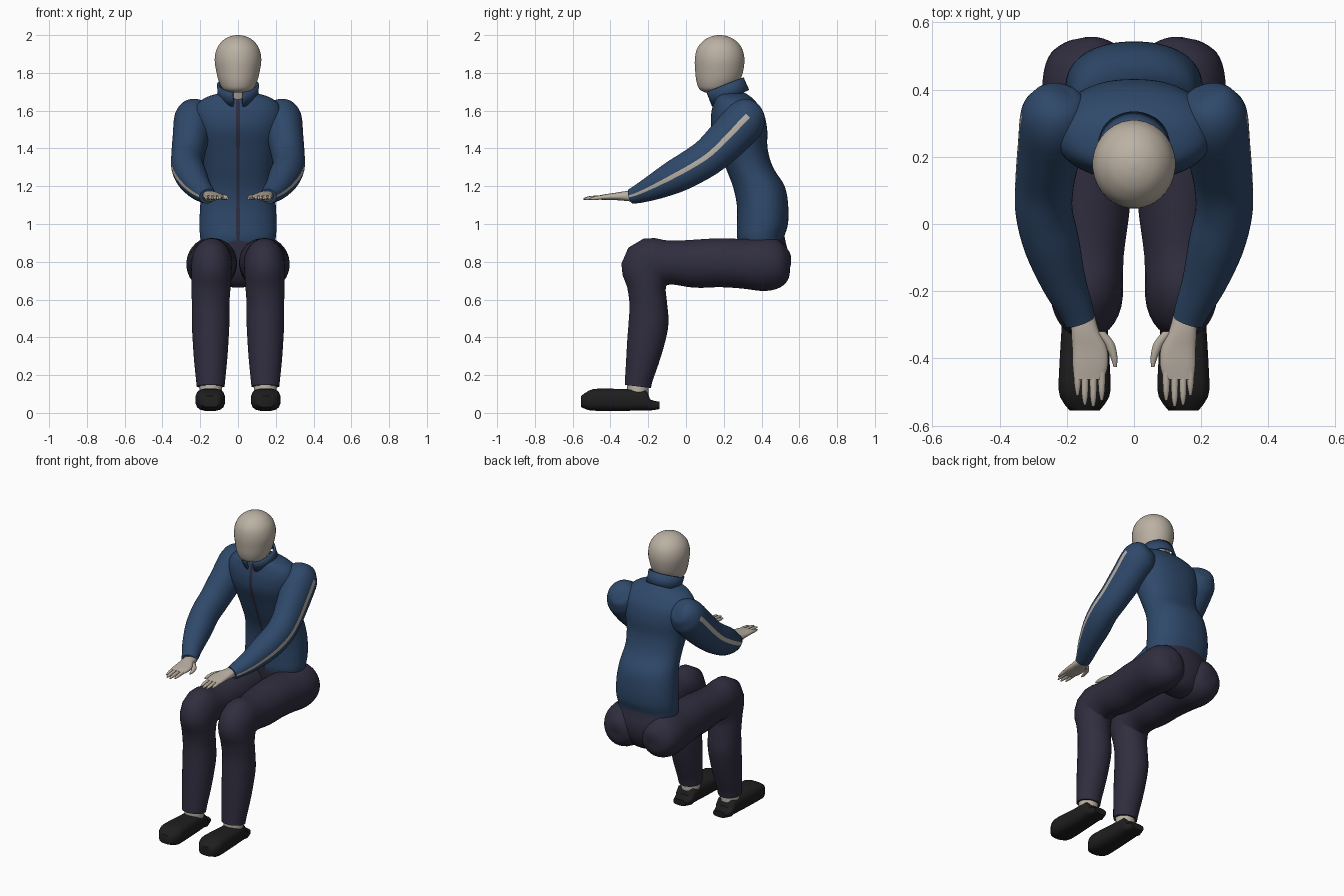
import bpy, bmesh, math
from mathutils import Vector


def mat(name, col):
    m = bpy.data.materials.new(name)
    m.diffuse_color = (*col, 1)
    return m


BLUE = mat("jacket blue", (0.028, 0.066, 0.145))
NAVY = mat("trouser navy", (0.03, 0.027, 0.05))
SKIN = mat("pale skin", (0.50, 0.44, 0.37))
BLACK = mat("shoe black", (0.013, 0.013, 0.013))
STRIPE = mat("stripe grey", (0.48, 0.43, 0.37))


def finish(name, bm, mats):
    bmesh.ops.recalc_face_normals(bm, faces=bm.faces)
    me = bpy.data.meshes.new(name)
    bm.to_mesh(me)
    bm.free()
    ob = bpy.data.objects.new(name, me)
    bpy.context.collection.objects.link(ob)
    for m in mats:
        me.materials.append(m)
    bpy.ops.object.select_all(action='DESELECT')
    bpy.context.view_layer.objects.active = ob
    ob.select_set(True)
    bpy.ops.object.shade_smooth_by_angle(angle=math.radians(50))
    return ob


def resample(rows, n):
    """Smooth curve through rows of (x, y, z, radius_side, radius_up)."""
    out = []
    for i in range(len(rows) - 1):
        a, b, c, d = (rows[max(0, min(len(rows) - 1, i + k))] for k in (-1, 0, 1, 2))
        for s in range(n):
            t = s / n
            out.append([0.5 * (2 * q + (r - p) * t + (2 * p - 5 * q + 4 * r - w) * t * t
                               + (3 * q - p - 3 * r + w) * t ** 3)
                        for p, q, r, w in zip(a, b, c, d)])
    return out + [list(rows[-1])]


def loft(name, rows, mats, axis=None, segs=24, steps=4, power=1.0, flip=1, rule=None):
    """Skin elliptical rings along a path; rule(u, angle) picks the material."""
    pts = resample(rows, steps)
    bm = bmesh.new()
    rings = []
    for i, (x, y, z, ra, rb) in enumerate(pts):
        nxt, prv = pts[min(i + 1, len(pts) - 1)], pts[max(i - 1, 0)]
        tan = Vector(axis) if axis else (Vector(nxt[:3]) - Vector(prv[:3])).normalized()
        side = Vector((1, 0, 0))
        side = (side - tan * side.dot(tan)).normalized()
        up = tan.cross(side)
        ring = []
        for k in range(segs):
            a = 2 * math.pi * (k + 0.5) / segs
            c, s = math.cos(a), math.sin(a)
            c = math.copysign(abs(c) ** power, c)
            s = math.copysign(abs(s) ** power, s)
            v = Vector((x, y, z)) + side * (c * ra) + up * (s * rb)
            ring.append(bm.verts.new((v.x * flip, v.y, v.z)))
        rings.append(ring)
    for i in range(len(rings) - 1):
        for k in range(segs):
            j = (k + 1) % segs
            f = bm.faces.new((rings[i][k], rings[i][j], rings[i + 1][j], rings[i + 1][k]))
            if rule:
                f.material_index = rule(i / (len(rings) - 1), 360 * (k + 1) / segs)
    bm.faces.new(rings[0])
    bm.faces.new(rings[-1])
    return finish(name, bm, mats)


UP, FWD = (0, 0, 1), (0, -1, 0)

# Head and neck
loft("head", [(0, .15, 1.695, .04, .045), (0, .157, 1.712, .078, .085), (0, .168, 1.75, .1, .112),
              (0, .175, 1.8, .114, .126), (0, .178, 1.87, .124, .132), (0, .178, 1.93, .112, .119),
              (0, .178, 1.972, .08, .084), (0, .178, 1.993, .042, .044), (0, .178, 2.0, .008, .008)],
     [SKIN], UP, 32)
loft("neck", [(0, .245, 1.6, .07, .07), (0, .19, 1.76, .07, .07)], [SKIN])

# Jacket body with a dark zip down the front
loft("jacket_body", [(0, .40, .87, .185, .115), (0, .395, .93, .2, .125), (0, .405, 1.0, .204, .135),
                     (0, .405, 1.1, .2, .136), (0, .385, 1.2, .19, .137), (0, .335, 1.3, .185, .126),
                     (0, .302, 1.4, .2, .13), (0, .283, 1.5, .225, .147), (0, .273, 1.58, .235, .14),
                     (0, .262, 1.635, .215, .118), (0, .25, 1.672, .165, .095), (0, .24, 1.695, .09, .07)],
     [BLUE, NAVY], UP, 96, power=0.9, rule=lambda u, a: int(abs(a - 270) < 1.5))

# Stand-up collar, open at the front
bm = bmesh.new()
rows = []
for cy, rx, ry, z0, tilt in ((.235, .108, .1, 1.665, .45), (.22, .108, .1, 1.7, .42), (.205, .112, .1, 1.737, .4)):
    row = []
    for k in range(41):
        a = math.radians(-76 + 332 * k / 40)
        y = ry * math.sin(a)
        row.append(bm.verts.new((rx * math.cos(a), cy + y, z0 + tilt * y)))
    rows.append(row)
for lo, hi in zip(rows, rows[1:]):
    for k in range(40):
        bm.faces.new((lo[k], lo[k + 1], hi[k + 1], hi[k]))
collar = finish("collar", bm, [BLUE])
collar.modifiers.new("thickness", 'SOLIDIFY').thickness = 0.012

# Seat of the trousers
loft("trouser_seat", [(0, .41, .665, .03, .03), (0, .41, .69, .13, .08), (0, .41, .76, .2, .12),
                      (0, .41, .84, .215, .13), (0, .4, .91, .2, .127), (0, .4, .945, .19, .12)],
     [NAVY], UP, 32)

ARM = [(.225, .395, 1.61, .02, .02), (.228, .38, 1.6, .07, .07), (.233, .325, 1.56, .103, .11),
       (.25, .23, 1.46, .096, .11), (.265, .13, 1.365, .088, .1), (.268, .04, 1.305, .085, .095),
       (.245, -.06, 1.25, .083, .088), (.21, -.17, 1.195, .067, .068), (.175, -.25, 1.16, .053, .05),
       (.16, -.29, 1.147, .046, .04)]
LEG = [(.13, .556, .8, .015, .015), (.13, .542, .8, .065, .07), (.132, .5, .795, .115, .122),
       (.138, .42, .788, .135, .143), (.136, .3, .79, .13, .132), (.132, .18, .795, .127, .13),
       (.132, .05, .79, .12, .128), (.138, -.09, .795, .108, .117), (.14, -.198, .778, .108, .145),
       (.143, -.208, .67, .104, .104), (.145, -.2, .58, .1, .1), (.145, -.198, .48, .1, .106),
       (.145, -.212, .38, .095, .1), (.145, -.23, .28, .088, .088), (.145, -.248, .19, .079, .075),
       (.145, -.255, .14, .074, .07)]
SHOE = [(.147, -.14, .04, .045, .02), (.147, -.19, .042, .062, .03), (.147, -.215, .068, .066, .055),
        (.147, -.32, .068, .07, .058), (.147, -.46, .07, .078, .06), (.147, -.515, .066, .074, .052),
        (.147, -.555, .06, .045, .03)]
PALM = [(.152, -.27, 1.147, .035, .03), (.145, -.32, 1.148, .042, .026), (.132, -.37, 1.146, .052, .02),
        (.13, -.42, 1.143, .053, .016), (.134, -.462, 1.14, .045, .011)]

for flip, tag in ((1, "right"), (-1, "left")):
    # Sleeve with a pale stripe along its outer side
    loft("sleeve_" + tag, ARM, [BLUE, STRIPE], segs=48, flip=flip,
         rule=lambda u, a: int((a < 8 or a > 359) and .22 < u < .98))
    # Hand, fingers and thumb
    loft("palm_" + tag, PALM, [SKIN], FWD, 20, power=0.8, flip=flip)
    for n, (x, end) in enumerate(((.096, -.525), (.121, -.543), (.146, -.538), (.168, -.51))):
        loft(f"finger_{n + 1}_{tag}", [(x, -.44, 1.142, .012, .011), (x, end + .03, 1.137, .01, .01),
                                       (x, end, 1.132, .004, .004)], [SKIN], FWD, 10, flip=flip)
    loft("thumb_" + tag, [(.105, -.32, 1.145, .02, .016), (.075, -.355, 1.142, .017, .014),
                          (.06, -.395, 1.138, .011, .011), (.056, -.425, 1.135, .005, .005)],
         [SKIN], FWD, 12, flip=flip)
    # Trouser leg, ankle and shoe
    loft("trouser_leg_" + tag, LEG, [NAVY], segs=32, flip=flip)
    loft("ankle_" + tag, [(.145, -.255, .1, .06, .058), (.145, -.255, .18, .06, .058)],
         [SKIN], UP, 20, flip=flip)
    loft("shoe_" + tag, SHOE, [BLACK], FWD, 16, steps=2, power=0.65, flip=flip)
